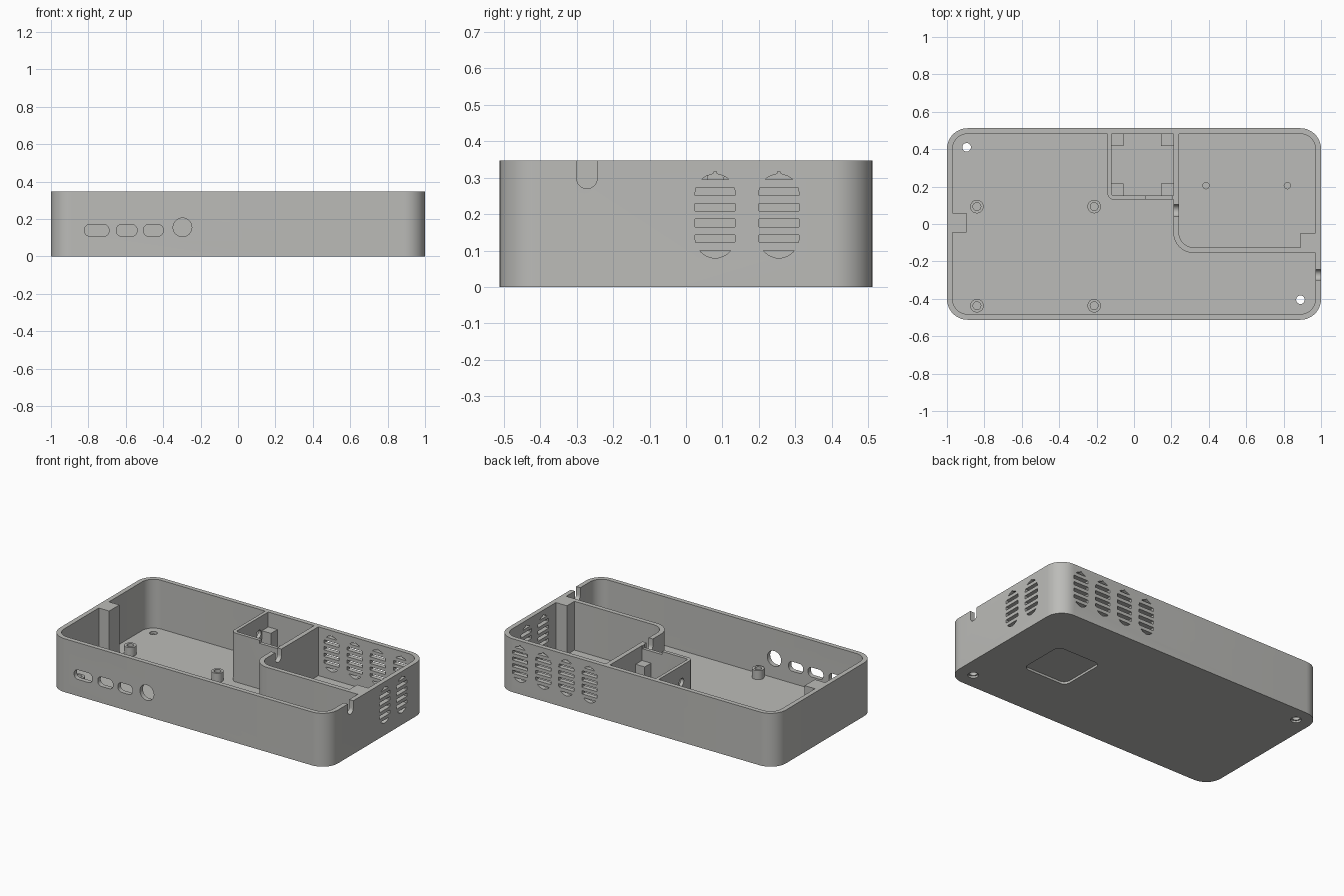
import bpy, bmesh, math

if "Cube" in bpy.data.objects:
    bpy.data.objects.remove(bpy.data.objects["Cube"])

H, FLOOR = 0.347, 0.03

grey = bpy.data.materials.new("warm_grey")
grey.diffuse_color = (0.5, 0.5, 0.48, 1)
grey.use_nodes = True
grey.node_tree.nodes["Principled BSDF"].inputs["Base Color"].default_value = grey.diffuse_color


def arc(cx, cy, r, a0, a1, n=10):
    return [(cx + r * math.cos(math.radians(a0 + (a1 - a0) * i / n)),
             cy + r * math.sin(math.radians(a0 + (a1 - a0) * i / n))) for i in range(n + 1)]


def circle(cx, cy, r, n=32):
    return arc(cx, cy, r, 0, 360, n)[:-1]


def rounded(x0, x1, y0, y1, r=0.0, n=10):
    if r == 0:
        return [(x0, y0), (x1, y0), (x1, y1), (x0, y1)]
    return (arc(x1 - r, y1 - r, r, 0, 90, n) + arc(x0 + r, y1 - r, r, 90, 180, n)
            + arc(x0 + r, y0 + r, r, 180, 270, n) + arc(x1 - r, y0 + r, r, 270, 360, n))


def solid(name, prisms):
    """One object from prisms given as (profile, low, high, extrusion axis)."""
    bm = bmesh.new()
    for pts, lo, hi, axis in prisms:
        place = {'z': lambda a, b, c: (a, b, c), 'y': lambda a, b, c: (a, c, b),
                 'x': lambda a, b, c: (c, a, b)}[axis]
        low = [bm.verts.new(place(a, b, lo)) for a, b in pts]
        high = [bm.verts.new(place(a, b, hi)) for a, b in pts]
        bm.faces.new(low)
        bm.faces.new(high)
        for i in range(len(pts)):
            j = (i + 1) % len(pts)
            bm.faces.new((low[i], low[j], high[j], high[i]))
    bmesh.ops.recalc_face_normals(bm, faces=bm.faces)
    mesh = bpy.data.meshes.new(name)
    bm.to_mesh(mesh)
    bm.free()
    mesh.materials.append(grey)
    ob = bpy.data.objects.new(name, mesh)
    bpy.context.collection.objects.link(ob)
    return ob


def cut(ob, prisms):
    cutter = solid("cutter", prisms)
    cutter.hide_render = True
    mod = ob.modifiers.new("cut", 'BOOLEAN')
    mod.operation, mod.solver, mod.object = 'DIFFERENCE', 'EXACT', cutter
    bpy.context.view_layer.objects.active = ob
    bpy.ops.object.modifier_apply(modifier=mod.name)
    bpy.data.objects.remove(cutter)


def vent(c, lo, hi, axis):
    """Six bars of a tall rounded vent centred on c."""
    r, out = 0.055, []
    for k in range(6):
        z0 = 0.0785 + k * 0.0433
        z1 = z0 + 0.0215
        side = []
        for i in range(7):
            z = z0 + (z1 - z0) * i / 6
            d = max(0.0, 0.135 - z, z - 0.255)
            side.append((math.sqrt(max(r * r - d * d, 1e-5)), z))
        out.append(([(c + w, z) for w, z in side]
                    + [(c - w, z) for w, z in reversed(side)], lo, hi, axis))
    return out


# Tray: rounded block, hollowed
case = solid("case", [(rounded(-1, 1, -0.512, 0.512, 0.11), 0, H, 'z')])
cut(case, [(rounded(-0.97, 0.97, -0.482, 0.482, 0.08), FLOOR, H + 0.1, 'z')])

# Wall openings: ports, round jack, side and back vents, cable notch
holes = [(rounded(a, b, 0.108, 0.17, 0.027, 6), -0.6, -0.45, 'y')
         for a, b in ((-0.82, -0.69), (-0.65, -0.54), (-0.505, -0.40))]
holes.append((circle(-0.297, 0.155, 0.05), -0.6, -0.45, 'y'))
for y in (0.08, 0.255):
    holes += vent(y, 0.94, 1.05, 'x')
for x in (0.335, 0.502, 0.668, 0.835):
    holes += vent(x, 0.45, 0.56, 'y')
holes.append((arc(-0.272, 0.298, 0.028, 180, 360, 12) + [(-0.244, 0.45), (-0.3, 0.45)],
              0.94, 1.05, 'x'))
# Floor openings: screw holes, blind holes, square recess underneath
for x, y in ((-0.895, 0.41), (0.89, -0.405)):
    holes.append((circle(x, y, 0.023), -0.05, 0.1, 'z'))
for x in (0.385, 0.82):
    holes.append((circle(x, 0.205, 0.017, 20), 0.015, 0.1, 'z'))
holes.append((rounded(0.40, 0.72, -0.15, 0.17, 0.04, 6), -0.05, 0.015, 'z'))
cut(case, holes)
# Screw head counterbores
cut(case, [(circle(x, y, 0.032), -0.05, 0.012, 'z')
           for x, y in ((-0.895, 0.41), (0.89, -0.405))])

# Curved wall around the rear right bay, with a cable notch
bay = solid("bay_wall", [([(0.21, 0.49)] + arc(0.32, -0.045, 0.11, 180, 270) + [(0.98, -0.155),
            (0.98, -0.125)] + arc(0.32, -0.045, 0.08, 270, 180) + [(0.24, 0.49)],
            FLOOR - 0.005, H, 'z')])
cut(bay, [(arc(0.072, 0.305, 0.032, 180, 360, 12) + [(0.104, 0.45), (0.04, 0.45)], 0.15, 0.3, 'x')])

# Thin walls of the small rear box
box = solid("box_wall", [([(-0.142, 0.49)] + arc(-0.107, 0.165, 0.035, 180, 270) + [(0.22, 0.13),
            (0.22, 0.152)] + arc(-0.107, 0.165, 0.013, 270, 180) + [(-0.12, 0.49)],
            FLOOR - 0.005, H, 'z')])
cut(box, [(rounded(0.065, 0.205, H - 0.02, 0.45), 0.1, 0.2, 'y')]
    + [(circle(y, 0.24, 0.025, 20), -0.2, -0.1, 'x') for y in (0.25, 0.385)])

# Corner posts inside the small box
posts = solid("box_posts", [(rounded(x, x + 0.07, y, y + 0.07), FLOOR - 0.005, 0.25, 'z')
                            for x in (-0.125, 0.145) for y in (0.147, 0.417)])

# Lid posts against the end walls
lid_posts = solid("lid_posts", [
    (rounded(-0.98, -0.895, -0.045, 0.06), FLOOR - 0.005, H, 'z'),
    (rounded(0.89, 0.98, -0.13, -0.048), FLOOR - 0.005, H, 'z')])

# Circuit board standoffs
spots = [(x, y) for x in (-0.84, -0.213) for y in (0.093, -0.437)]
standoffs = solid("standoffs", [(circle(x, y, 0.036), FLOOR - 0.005, 0.088, 'z') for x, y in spots])
cut(standoffs, [(circle(x, y, 0.021, 24), 0.035, 0.2, 'z') for x, y in spots])

# Smooth curved walls, sharp edges kept
for ob in (case, bay, box, posts, lid_posts, standoffs):
    bpy.ops.object.select_all(action='DESELECT')
    ob.select_set(True)
    bpy.context.view_layer.objects.active = ob
    bpy.ops.object.shade_smooth_by_angle(angle=math.radians(30))
